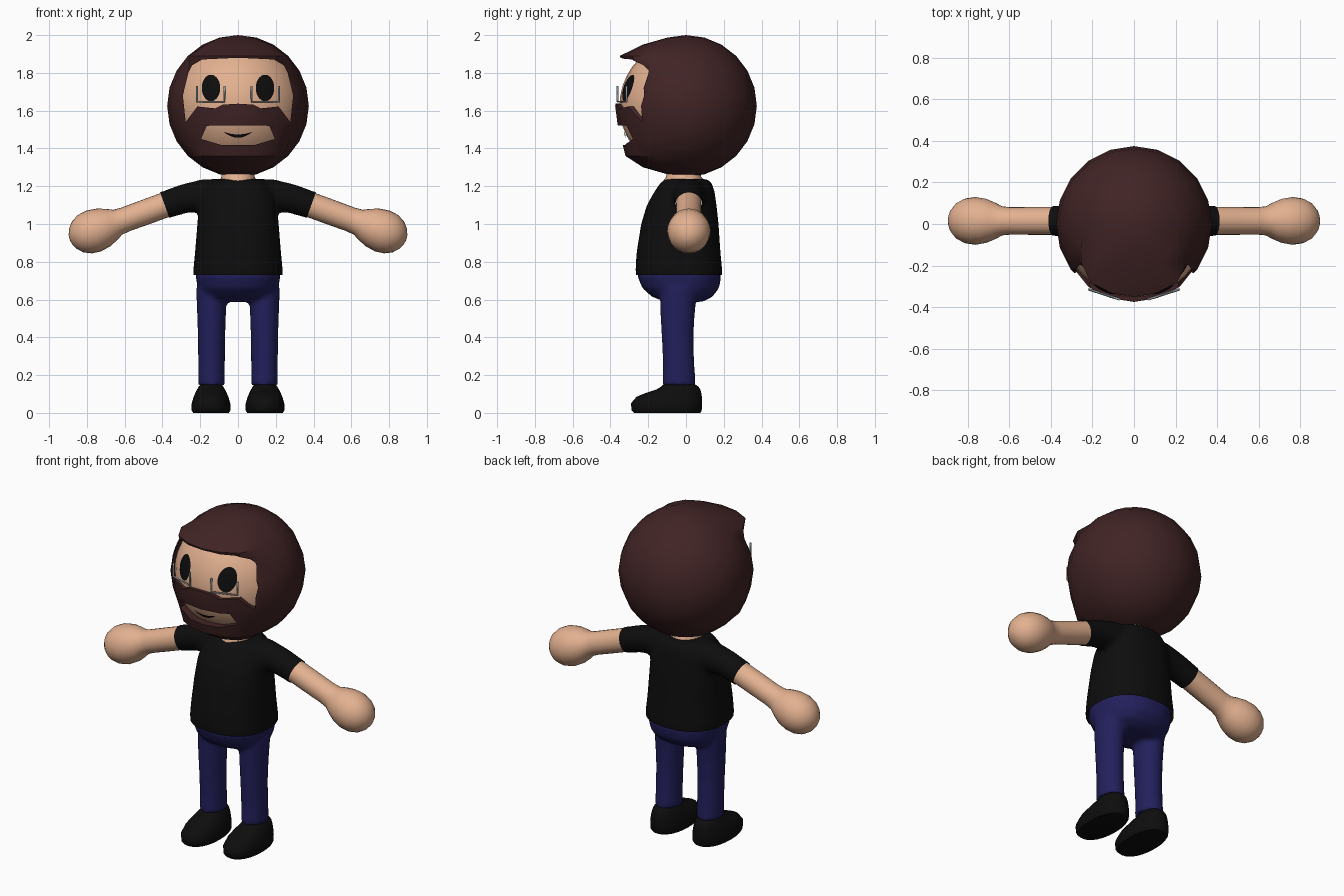
import bpy, bmesh, math
from mathutils import Vector

cube = bpy.data.objects.get("Cube")
if cube:
    bpy.data.objects.remove(cube, do_unlink=True)


def material(name, rgb):
    m = bpy.data.materials.new(name)
    m.use_nodes = True
    m.diffuse_color = (*rgb, 1)
    m.node_tree.nodes["Principled BSDF"].inputs["Base Color"].default_value = (*rgb, 1)
    return m


SKIN = material("skin", (0.77, 0.44, 0.28))
HAIR = material("dark_brown_hair", (0.052, 0.017, 0.018))
BLACK = material("black", (0.004, 0.004, 0.004))
DENIM = material("navy_denim", (0.016, 0.014, 0.105))
METAL = material("grey_metal", (0.42, 0.47, 0.52))
HEAD = Vector((0, 0, 1.625))
SKIN_R, HAIR_R = 0.352, 0.375


def smooth(ob, angle=50):
    ob.data.shade_smooth()
    ob.data.set_sharp_from_angle(angle=math.radians(angle))


def finish(name, bm, mat, angle=50):
    bmesh.ops.recalc_face_normals(bm, faces=bm.faces)
    me = bpy.data.meshes.new(name)
    bm.to_mesh(me)
    bm.free()
    me.materials.append(mat)
    ob = bpy.data.objects.new(name, me)
    bpy.context.collection.objects.link(ob)
    smooth(ob, angle)
    return ob


def bake(ob):
    """Replace the mesh by its modified result."""
    bpy.context.view_layer.update()
    dg = bpy.context.evaluated_depsgraph_get()
    me = bpy.data.meshes.new_from_object(ob.evaluated_get(dg))
    ob.modifiers.clear()
    ob.data = me


def loft(bm, sections, side=1, sides=24, power=1.0):
    """Skin rounded rings: (x, y, z, half width, half depth, tilt in degrees)."""
    rings = []
    for x, y, z, rx, ry, tilt in sections:
        t = math.radians(tilt)
        ring = []
        for i in range(sides):
            a = math.tau * i / sides
            c, s = math.cos(a), math.sin(a)
            u = math.copysign(abs(c) ** power, c) * rx
            v = math.copysign(abs(s) ** power, s) * ry
            ring.append(bm.verts.new((side * (x + u * math.cos(t)), y + v, z + u * math.sin(t))))
        rings.append(ring)
    for a, b in zip(rings, rings[1:]):
        for i in range(sides):
            j = (i + 1) % sides
            bm.faces.new((a[i], a[j], b[j], b[i]))
    bm.faces.new(rings[0])
    bm.faces.new(rings[-1])


def stack(rows, x=0):
    """Upright sections from (z, half width, front y, back y)."""
    return [(x, (f + b) / 2, z, w, (b - f) / 2, 0) for z, w, f, b in rows]


def blend(ob, iterations=5):
    """Fuse overlapping volumes into one soft surface."""
    r = ob.modifiers.new("fuse", 'REMESH')
    r.mode, r.voxel_size = 'VOXEL', 0.015
    s = ob.modifiers.new("soften", 'SMOOTH')
    s.factor, s.iterations = 0.5, iterations
    bake(ob)


# Arm axis: leaves the sleeve and slopes down
SLEEVE_END = Vector((0.388, 0.015, 1.10))
AXIS = Vector((math.cos(math.radians(20)), 0, -math.sin(math.radians(20))))


def arm_section(s, r):
    p = SLEEVE_END + AXIS * s
    return (*p, r, r, 70)


# Shirt: torso and sleeves fused, then trimmed at hem and cuffs
bm = bmesh.new()
loft(bm, stack([(0.68, .235, -.262, .19), (0.76, .237, -.268, .192), (0.85, .228, -.262, .183),
                (1.0, .216, -.238, .173), (1.1, .208, -.208, .162), (1.17, .19, -.168, .152),
                (1.215, .16, -.138, .138), (1.238, .125, -.11, .115)]), power=0.85)
for side in (1, -1):
    loft(bm, [(.08, .015, 1.15, .09, .1, 88), (.18, .015, 1.153, .085, .088, 85),
              (.29, .015, 1.133, .077, .077, 76), arm_section(0, .073), arm_section(.06, .073)], side)
shirt = finish("shirt", bm, BLACK)
blend(shirt)
bm = bmesh.new()
bm.from_mesh(shirt.data)
cuts = [(Vector((0, 0, 0.73)), Vector((0, 0, -1)))]
for side in (1, -1):
    flip = Vector((side, 1, 1))
    cuts.append((SLEEVE_END * flip, AXIS * flip))
for co, no in cuts:
    bmesh.ops.bisect_plane(bm, geom=bm.verts[:] + bm.edges[:] + bm.faces[:],
                           plane_co=co, plane_no=no, clear_outer=True)
bm.to_mesh(shirt.data)
bm.free()
smooth(shirt)

# Trousers: hips and legs fused
bm = bmesh.new()
loft(bm, stack([(0.588, .12, -.11, .09), (0.615, .19, -.18, .14), (0.66, .212, -.232, .176),
                (0.72, .225, -.256, .186), (0.77, .22, -.25, .178)]), power=0.9)
for side in (1, -1):
    loft(bm, stack([(0.145, .071, -.125, .053), (0.25, .071, -.122, .045), (0.38, .072, -.128, .04),
                    (0.5, .076, -.135, .045), (0.66, .082, -.14, .06)], x=0.14), side)
trousers = finish("trousers", bm, DENIM)
blend(trousers, 4)
smooth(trousers)

# Forearms with rounded hands, and shoes
for side, label in ((1, "left"), (-1, "right")):
    bm = bmesh.new()
    loft(bm, [arm_section(s, r) for s, r in
              [(-.03, .067), (.1, .067), (.22, .066), (.265, .07), (.3, .088), (.345, .106), (.4, .115),
               (.45, .108), (.49, .088), (.518, .057), (.532, .025), (.535, .004)]], side)
    finish(label + "_forearm_and_hand", bm, SKIN)
    bm = bmesh.new()
    loft(bm, stack([(0, .094, -.275, .075), (.012, .102, -.287, .083), (.05, .102, -.292, .086),
                    (.085, .092, -.262, .084), (.105, .083, -.215, .081), (.125, .073, -.155, .075),
                    (.14, .064, -.13, .065), (.15, .055, -.12, .05)], x=0.143), side, power=0.9)
    finish(label + "_shoe", bm, BLACK)

# Neck
bm = bmesh.new()
loft(bm, stack([(1.16, .1, -.12, .1), (1.222, .1, -.125, .105), (1.25, .088, -.105, .08),
                (1.32, .085, -.1, .075)]))
finish("neck", bm, SKIN)

# Head
bm = bmesh.new()
bmesh.ops.create_uvsphere(bm, u_segments=32, v_segments=20, radius=SKIN_R)
bmesh.ops.translate(bm, verts=bm.verts, vec=HEAD)
finish("head", bm, SKIN)

# Hair and beard: coarse ball with a fringe and chin pushed forward
bm = bmesh.new()
bmesh.ops.create_uvsphere(bm, u_segments=20, v_segments=12, radius=HAIR_R)
PUSH = {60: .04, 45: .085, -30: .015, -45: .055, -60: .04}
for v in bm.verts:
    latitude = round(math.degrees(math.asin(max(-1, min(1, v.co.z / HAIR_R)))))
    flat = Vector((v.co.x, v.co.y, 0))
    if latitude in PUSH and flat.length > 0:
        front = max(0, min(1, (-flat.y / flat.length - 0.35) / 0.4))
        v.co += flat.normalized() * PUSH[latitude] * front
bmesh.ops.translate(bm, verts=bm.verts, vec=HEAD)
hair = finish("hair_and_beard", bm, HAIR)


def front_cutter(name, half):
    """Prism from half an outline running from the top centre to the bottom centre."""
    outline = half + [(-x, z) for x, z in reversed(half) if x > 0]
    b = bmesh.new()
    face = b.faces.new([b.verts.new((x, -0.6, z)) for x, z in outline])
    out = bmesh.ops.extrude_face_region(b, geom=[face])
    bmesh.ops.translate(b, vec=(0, 0.49, 0),
                        verts=[g for g in out["geom"] if isinstance(g, bmesh.types.BMVert)])
    ob = finish(name, b, HAIR)
    ob.hide_render = True
    return ob


cutters = [
    front_cutter("face_cutter", [(0, 1.88), (.19, 1.871), (.243, 1.84), (.263, 1.80), (.292, 1.68),
                                 (.277, 1.54), (.215, 1.622), (.12, 1.612), (.08, 1.632), (0, 1.637)]),
    front_cutter("mouth_cutter", [(0, 1.522), (.165, 1.52), (.196, 1.45), (.09, 1.419), (0, 1.417)])]
for c in cutters:
    cut = hair.modifiers.new("opening", 'BOOLEAN')
    cut.operation, cut.solver, cut.object = 'DIFFERENCE', 'EXACT', c
bake(hair)
for c in cutters:
    bpy.data.objects.remove(c, do_unlink=True)
smooth(hair, 35)


def face_plate(name, columns, radius, mat, rows=6):
    """Thin patch on the head's curve from columns (x, low z, high z)."""
    b = bmesh.new()
    grid = []
    for x, lo, hi in columns:
        col = []
        for k in range(rows + 1):
            z = lo + (hi - lo) * k / rows
            y = -math.sqrt(radius ** 2 - x ** 2 - (z - HEAD.z) ** 2)
            col.append(b.verts.new((x, y, z)))
        grid.append(col)
    for p, q in zip(grid, grid[1:]):
        for k in range(rows):
            b.faces.new((p[k], q[k], q[k + 1], p[k + 1]))
    bmesh.ops.remove_doubles(b, verts=b.verts, dist=0.0002)
    return finish(name, b, mat)


# Eyes and half-rim glasses
for side, label in ((1, "left"), (-1, "right")):
    angles = [math.pi * i / 14 for i in range(15)]
    face_plate(label + "_eye", [(side * .143 - .049 * math.cos(a), 1.72 - .07 * math.sin(a),
                                 1.72 + .07 * math.sin(a)) for a in angles], SKIN_R + .005, BLACK)
    curve = bpy.data.curves.new(label + "_glasses_rim", 'CURVE')
    curve.dimensions, curve.bevel_depth, curve.bevel_resolution = '3D', 0.006, 1
    curve.use_fill_caps = True
    line = curve.splines.new('POLY')
    rim = [(.217, -.315, 1.73), (.217, -.315, 1.648), (.072, -.362, 1.648), (.072, -.362, 1.73)]
    line.points.add(len(rim) - 1)
    for p, (x, y, z) in zip(line.points, rim):
        p.co = (side * x, y, z, 1)
    curve.materials.append(METAL)
    bpy.context.collection.objects.link(bpy.data.objects.new(curve.name, curve))

# Smiling mouth
smile = [i / 8 for i in range(-8, 9)]
face_plate("mouth", [(.075 * t, 1.457 + .03 * t * t, 1.474 + .014 * t * t) for t in smile],
           SKIN_R + .008, BLACK, 2)
